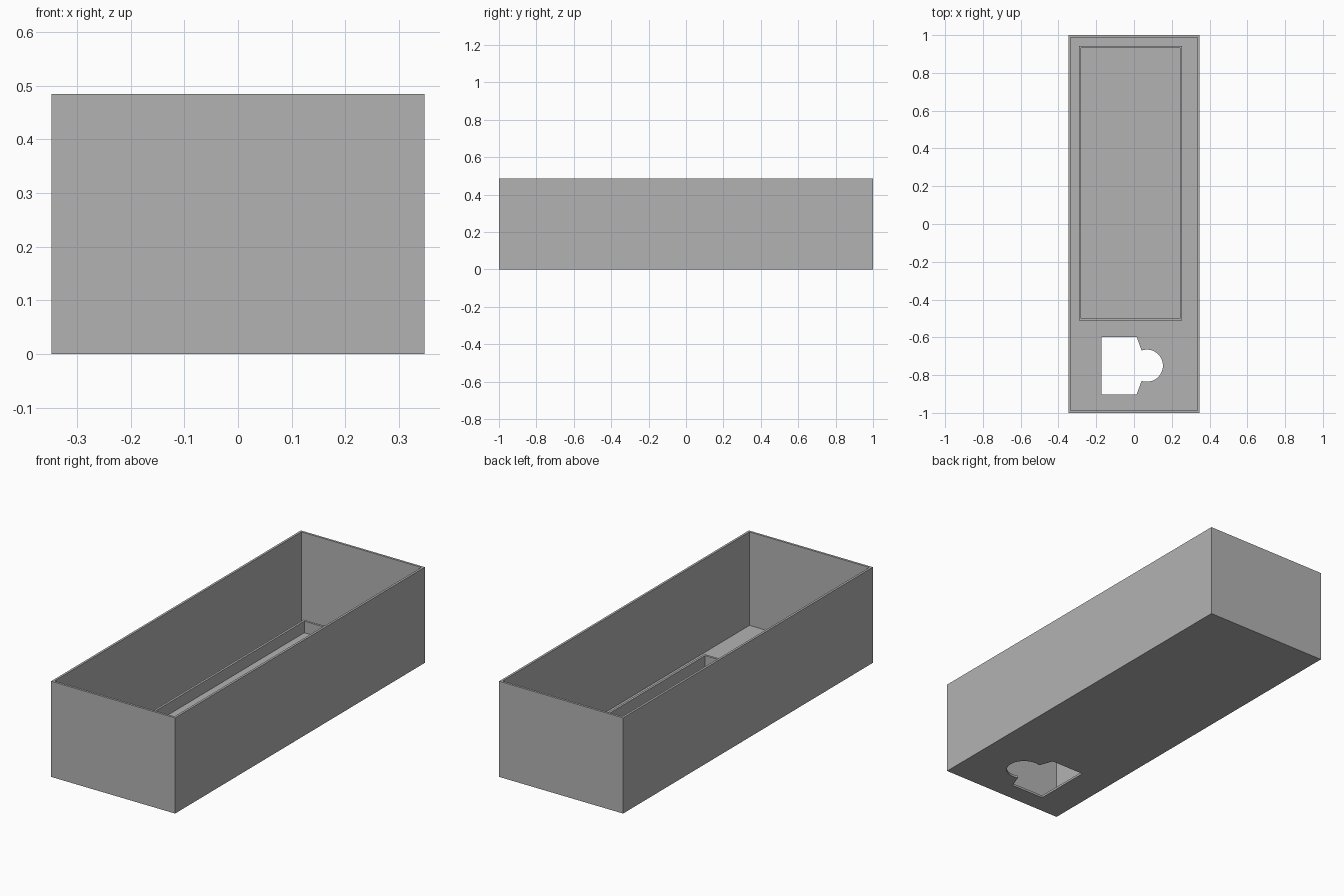
import bpy, bmesh, math

cube = bpy.data.objects.get("Cube")
if cube:
    bpy.data.objects.remove(cube, do_unlink=True)

WIDTH, LENGTH, HEIGHT, WALL = 0.695, 2.0, 0.485, 0.0115
RIM_TOP = 0.07

grey = bpy.data.materials.new("plain_grey")
grey.use_nodes = True
grey.diffuse_color = (0.45, 0.45, 0.45, 1)
grey.node_tree.nodes["Principled BSDF"].inputs["Base Color"].default_value = (0.45, 0.45, 0.45, 1)


def prism(name, outline, z0, z1):
    """Upright solid from a counter-clockwise outline."""
    bm = bmesh.new()
    base = bm.faces.new([bm.verts.new((x, y, z0)) for x, y in outline])
    top = bmesh.ops.extrude_face_region(bm, geom=[base])["geom"]
    bmesh.ops.translate(bm, vec=(0, 0, z1 - z0),
                        verts=[v for v in top if isinstance(v, bmesh.types.BMVert)])
    bmesh.ops.recalc_face_normals(bm, faces=bm.faces)
    mesh = bpy.data.meshes.new(name)
    bm.to_mesh(mesh)
    bm.free()
    mesh.materials.append(grey)
    obj = bpy.data.objects.new(name, mesh)
    bpy.context.collection.objects.link(obj)
    return obj


def rect(x0, x1, y0, y1, inset=0):
    x0, x1, y0, y1 = x0 + inset, x1 - inset, y0 + inset, y1 - inset
    return [(x0, y0), (x1, y0), (x1, y1), (x0, y1)]


def cut(obj, cutter):
    """Subtract the cutter, apply the result and drop the cutter."""
    mod = obj.modifiers.new("cut", "BOOLEAN")
    mod.operation, mod.solver, mod.object = "DIFFERENCE", "EXACT", cutter
    graph = bpy.context.evaluated_depsgraph_get()
    mesh = bpy.data.meshes.new_from_object(obj.evaluated_get(graph))
    obj.modifiers.clear()
    obj.data = mesh
    bpy.data.objects.remove(cutter, do_unlink=True)


# Open box with thin walls and floor
box = (-WIDTH / 2, WIDTH / 2, -LENGTH / 2, LENGTH / 2)
tray = prism("open_box", rect(*box), 0, HEIGHT)
cut(tray, prism("cavity_cutter", rect(*box, WALL), WALL, HEIGHT + 0.1))

# Socket hole in the floor: square body, slanted shoulders, round end
cx, cy, radius, half = 0.068, -0.75, 0.085, 0.152
arc = [math.radians(-109 + 218 * i / 32) for i in range(33)]
hole = [(-0.173, cy + half), (-0.173, cy - half), (0.014, cy - half)]
hole += [(cx + radius * math.cos(a), cy + radius * math.sin(a)) for a in arc]
hole.append((0.014, cy + half))
cut(tray, prism("hole_cutter", hole, -0.1, 0.1))

# Low rectangular rim standing on the floor
frame = (-0.291, 0.254, -0.511, 0.942)
rim = prism("inner_rim", rect(*frame), WALL, RIM_TOP)
cut(rim, prism("rim_cutter", rect(*frame, WALL), -0.1, RIM_TOP + 0.1))
